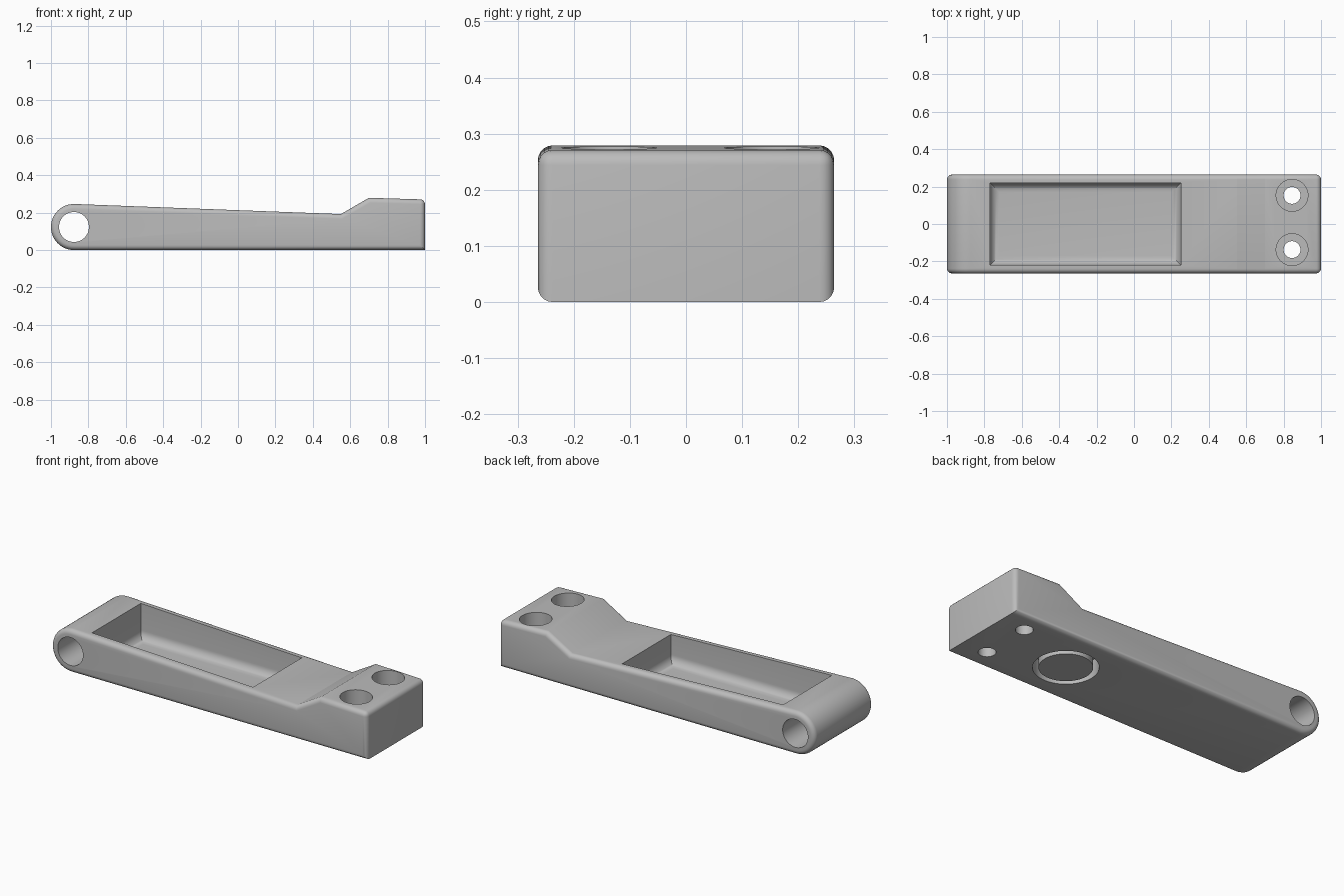
import bpy, bmesh, math
from mathutils import Matrix

cube = bpy.data.objects.get("Cube")
if cube:
    bpy.data.objects.remove(cube, do_unlink=True)

HALF_W = 0.264
PIVOT = (-0.877, 0.123)
R_END = 0.123

grey = bpy.data.materials.new("plain grey")
grey.use_nodes = True
colour = (0.5, 0.5, 0.5, 1)
grey.diffuse_color = colour
grey.node_tree.nodes["Principled BSDF"].inputs["Base Color"].default_value = colour


def make_object(name, bm):
    bmesh.ops.recalc_face_normals(bm, faces=bm.faces)
    mesh = bpy.data.meshes.new(name)
    bm.to_mesh(mesh)
    bm.free()
    mesh.materials.append(grey)
    ob = bpy.data.objects.new(name, mesh)
    bpy.context.collection.objects.link(ob)
    return ob


def cylinder(name, radius, depth, centre, along_y=False):
    bm = bmesh.new()
    m = Matrix.Translation(centre)
    if along_y:
        m = m @ Matrix.Rotation(math.pi / 2, 4, 'X')
    bmesh.ops.create_cone(bm, cap_ends=True, segments=64, radius1=radius,
                          radius2=radius, depth=depth, matrix=m)
    return make_object(name, bm)


def apply_cut(target, cutter):
    cutter.hide_render = True
    mod = target.modifiers.new("cut", 'BOOLEAN')
    mod.operation = 'DIFFERENCE'
    mod.solver = 'EXACT'
    mod.object = cutter
    bpy.context.view_layer.objects.active = target
    bpy.ops.object.modifier_apply(modifier=mod.name)
    bpy.data.objects.remove(cutter, do_unlink=True)


# Lever body: side profile with a round pivot end, extruded across the width
profile = [(1, 0), (1, 0.27), (0.70, 0.279), (0.55, 0.192)]
for i in range(25):
    a = math.radians(88) + math.radians(182) * i / 24
    profile.append((PIVOT[0] + R_END * math.cos(a), PIVOT[1] + R_END * math.sin(a)))

bm = bmesh.new()
cap = bm.faces.new([bm.verts.new((x, -HALF_W, z)) for x, z in profile])
new = bmesh.ops.extrude_face_region(bm, geom=[cap])["geom"]
bmesh.ops.translate(bm, vec=(0, 2 * HALF_W, 0),
                    verts=[g for g in new if isinstance(g, bmesh.types.BMVert)])
bmesh.ops.recalc_face_normals(bm, faces=bm.faces)


# Round the side outlines and the top edge of the square end
def rounded(e):
    a, b = (v.co for v in e.verts)
    return abs(a.y - b.y) < 0.01 or (min(a.x, b.x) > 0.99 and min(a.z, b.z) > 0.2)


bmesh.ops.bevel(bm, geom=[e for e in bm.edges if rounded(e)], offset=0.026,
                offset_type='OFFSET', segments=5, profile=0.5, affect='EDGES')
body = make_object("lever_body", bm)

# Pivot bore
apply_cut(body, cylinder("pivot_bore", 0.08, 1, (PIVOT[0], 0, PIVOT[1]), True))

# Long pocket with a filleted floor
bm = bmesh.new()
bmesh.ops.create_cube(bm, size=1, matrix=Matrix.Translation((-0.26, 0, 0.24))
                      @ Matrix.Diagonal((1.02, 0.44, 0.40, 1)))
floor_edges = [e for e in bm.edges if all(v.co.z < 0.1 for v in e.verts)]
bmesh.ops.bevel(bm, geom=floor_edges, offset=0.05, offset_type='OFFSET',
                segments=8, profile=0.5, affect='EDGES')
apply_cut(body, make_object("pocket", bm))

# Two counterbored bolt holes
for side in (-1, 1):
    y = 0.008 + side * 0.145
    apply_cut(body, cylinder("counterbore", 0.085, 0.4, (0.845, y, 0.34)))
    apply_cut(body, cylinder("bolt_hole", 0.045, 1, (0.845, y, 0)))

# Ring groove in the underside
ring = cylinder("ring_groove", 0.167, 0.2, (0.445, 0, 0))
apply_cut(ring, cylinder("ring_core", 0.137, 0.6, (0.445, 0, 0)))
apply_cut(body, ring)

# Smooth rounded surfaces, keep crisp edges
bpy.ops.object.select_all(action='DESELECT')
body.select_set(True)
bpy.context.view_layer.objects.active = body
bpy.ops.object.shade_smooth_by_angle(angle=math.radians(30))
